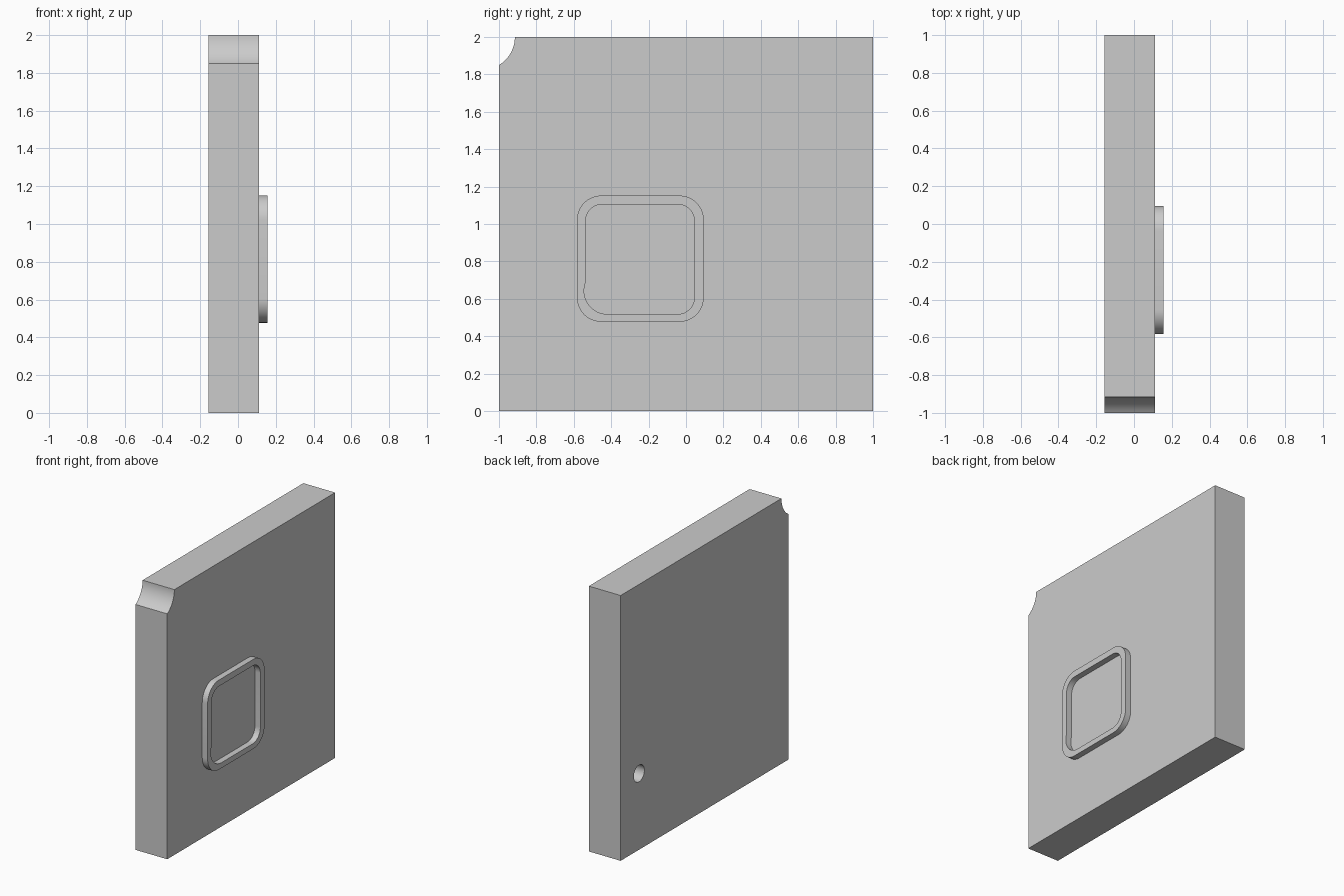
import bpy, bmesh
from math import sin, cos, pi, atan2

if "Cube" in bpy.data.objects:
    bpy.data.objects.remove(bpy.data.objects["Cube"])

BACK, FACE, FRONT = -0.155, 0.11, 0.155   # x of slab back, slab face, rim top


def make_object(name, bm):
    bmesh.ops.recalc_face_normals(bm, faces=bm.faces)
    mesh = bpy.data.meshes.new(name)
    bm.to_mesh(mesh)
    bm.free()
    obj = bpy.data.objects.new(name, mesh)
    bpy.context.collection.objects.link(obj)
    return obj


def arc(cy, cz, r, a0, a1, n=12):
    return [(cy + r * cos(a0 + (a1 - a0) * i / n),
             cz + r * sin(a0 + (a1 - a0) * i / n)) for i in range(n + 1)]


def prism(name, pts, x0, x1):
    bm = bmesh.new()
    a = [bm.verts.new((x0, y, z)) for y, z in pts]
    b = [bm.verts.new((x1, y, z)) for y, z in pts]
    bm.faces.new(a)
    bm.faces.new(b)
    for i in range(len(pts)):
        j = (i + 1) % len(pts)
        bm.faces.new((a[i], a[j], b[j], b[i]))
    return make_object(name, bm)


def smooth(obj):
    bpy.ops.object.select_all(action='DESELECT')
    obj.select_set(True)
    bpy.context.view_layer.objects.active = obj
    bpy.ops.object.shade_smooth_by_angle(angle=0.6)


# Slab with a scooped upper corner
r = 0.175
cy = -0.915 - r
scoop = arc(cy, 2.0, r, 0, -atan2(0.15, -1 - cy), 16)
slab = prism("slab", [(-1, 0), (1, 0), (1, 2)] + scoop, BACK, FACE)

# Blind round hole in the back face
cutter = prism("hole_cutter", arc(0.78, 0.575, 0.063, 0, 2 * pi, 32)[:-1], BACK - 0.1, BACK + 0.14)
cutter.hide_render = True
mod = slab.modifiers.new("hole", 'BOOLEAN')
mod.operation = 'DIFFERENCE'
mod.solver = 'EXACT'
mod.object = cutter
bpy.context.view_layer.objects.active = slab
bpy.ops.object.modifier_apply(modifier=mod.name)
bpy.data.objects.remove(cutter)
smooth(slab)

# Raised rounded-square rim; one inner corner is rounder and slightly undercut
y0, y1, z0, z1, ro = -0.583, 0.095, 0.477, 1.152, 0.13
outer = (arc(y1 - ro, z1 - ro, ro, 0, pi / 2) + arc(y0 + ro, z1 - ro, ro, pi / 2, pi)
         + arc(y0 + ro, z0 + ro, ro, pi, 1.5 * pi) + arc(y1 - ro, z0 + ro, ro, 1.5 * pi, 2 * pi))
y0, y1, z0, z1, ri, rb = -0.537, 0.045, 0.518, 1.105, 0.09, 0.125
inner = (arc(y1 - ri, z1 - ri, ri, 0, pi / 2) + arc(y0 + ri, z1 - ri, ri, pi / 2, pi)
         + arc(-0.545 + rb, z0 + rb, rb, pi * 0.88, 1.5 * pi)
         + arc(y1 - ri, z0 + ri, ri, 1.5 * pi, 2 * pi))
bm = bmesh.new()
loops = [[bm.verts.new((x, y, z)) for y, z in pts]
         for x, pts in ((FACE, outer), (FRONT, outer), (FRONT, inner), (FACE, inner))]
n = len(outer)
for k in range(4):
    a, b = loops[k], loops[(k + 1) % 4]
    for i in range(n):
        j = (i + 1) % n
        bm.faces.new((a[i], a[j], b[j], b[i]))
smooth(make_object("raised_rim", bm))
